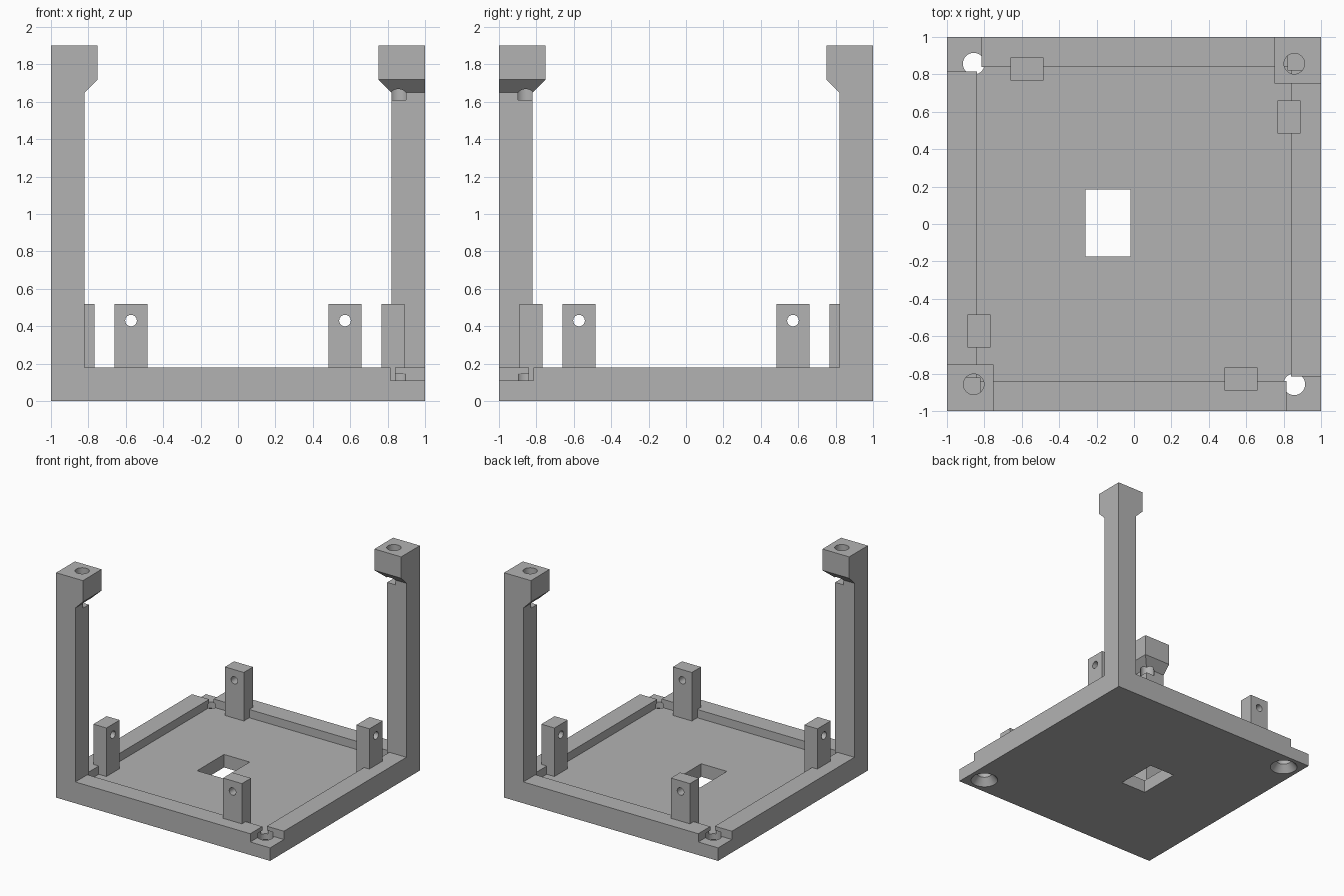
import bpy
import bmesh
from mathutils import Matrix, Vector

if "Cube" in bpy.data.objects:
    bpy.data.objects.remove(bpy.data.objects["Cube"], do_unlink=True)

grey = bpy.data.materials.new("plain grey")
grey.use_nodes = True
colour = (0.45, 0.45, 0.45, 1)
grey.diffuse_color = colour
grey.node_tree.nodes["Principled BSDF"].inputs["Base Color"].default_value = colour

FLOOR, RIM = 0.11, 0.18     # floor and rim heights
INNER, POST, HEAD = 0.84, 0.82, 0.75
HOLE = 0.857                # corner hole offset from centre


def finish(name, bm):
    bmesh.ops.recalc_face_normals(bm, faces=bm.faces)
    mesh = bpy.data.meshes.new(name)
    bm.to_mesh(mesh)
    bm.free()
    mesh.materials.append(grey)
    obj = bpy.data.objects.new(name, mesh)
    bpy.context.collection.objects.link(obj)
    return obj


def box(name, lo, hi):
    lo, hi = Vector(lo), Vector(hi)
    bm = bmesh.new()
    bmesh.ops.create_cube(bm, size=1, matrix=Matrix.Translation((lo + hi) / 2)
                          @ Matrix.Diagonal((*(hi - lo), 1)))
    return finish(name, bm)


def cylinder(name, centre, r1, r2, depth, turn=None):
    bm = bmesh.new()
    bmesh.ops.create_cone(bm, cap_ends=True, segments=40, radius1=r1, radius2=r2, depth=depth,
                          matrix=Matrix.Translation(centre) @ (turn or Matrix()))
    return finish(name, bm)


def combine(target, tool, operation="DIFFERENCE"):
    mod = target.modifiers.new("combine", "BOOLEAN")
    mod.operation, mod.solver, mod.object = operation, "EXACT", tool
    bpy.context.view_layer.objects.active = target
    bpy.ops.object.modifier_apply(modifier=mod.name)
    bpy.data.objects.remove(tool, do_unlink=True)


def corner_post(s):
    # Square column flaring on its two inner sides into a wider head
    bm = bmesh.new()
    rings = []
    for z, inner in ((0.05, POST), (1.65, POST), (1.72, HEAD), (1.9, HEAD)):
        rings.append([bm.verts.new((s * x, s * y, z)) for x, y in
                      ((1, 1), (inner, 1), (inner, inner), (1, inner))])
    for a, b in zip(rings, rings[1:]):
        for i in range(4):
            j = (i + 1) % 4
            bm.faces.new((a[i], a[j], b[j], b[i]))
    bm.faces.new(rings[0])
    bm.faces.new(rings[-1])
    return finish("post", bm)


# Tray with a raised rim and a rectangular floor opening
frame = box("frame", (-1, -1, 0), (1, 1, RIM))
combine(frame, box("pocket", (-INNER, -INNER, FLOOR), (INNER, INNER, 1)))
combine(frame, box("opening", (-0.26, -0.175, -1), (-0.02, 0.185, 1)))

for s in (-1, 1):
    # Notched corners with countersunk screw holes
    near, far = s * 0.815, s * 1.1
    combine(frame, box("notch", (min(near, far), min(-near, -far), FLOOR),
                       (max(near, far), max(-near, -far), 1)))
    x, y = s * HOLE, -s * HOLE
    combine(frame, cylinder("screw_hole", (x, y, 0.0225), 0.058, 0.058, 0.245))
    combine(frame, cylinder("countersink", (x, y, 0.02), 0.125, 0.058, 0.08))

    # Posts with a blind hole down through the head
    post = corner_post(s)
    combine(post, cylinder("post_hole", (s * HOLE, s * HOLE, 1.81), 0.055, 0.055, 0.4))
    combine(frame, post, "UNION")

# Four drilled tabs, one on each side of the tray
side_names = ("front", "right", "back", "left")
for i, name in enumerate(side_names):
    tab = box(name + "_tab", (0.483, -0.89, FLOOR - 0.01), (0.66, -0.768, 0.52))
    combine(tab, cylinder("tab_hole", (0.572, -0.83, 0.43), 0.031, 0.031, 0.4,
                          Matrix.Rotation(1.5708, 4, "X")))
    tab.data.transform(Matrix.Rotation(i * 1.5708, 4, "Z"))

# Smooth the round holes, keep the edges crisp
bpy.ops.object.select_all(action="DESELECT")
for obj in bpy.data.objects:
    if obj.type == "MESH" and (obj == frame or obj.name.endswith("_tab")):
        obj.select_set(True)
        bpy.context.view_layer.objects.active = obj
bpy.ops.object.shade_smooth_by_angle(angle=0.5)
